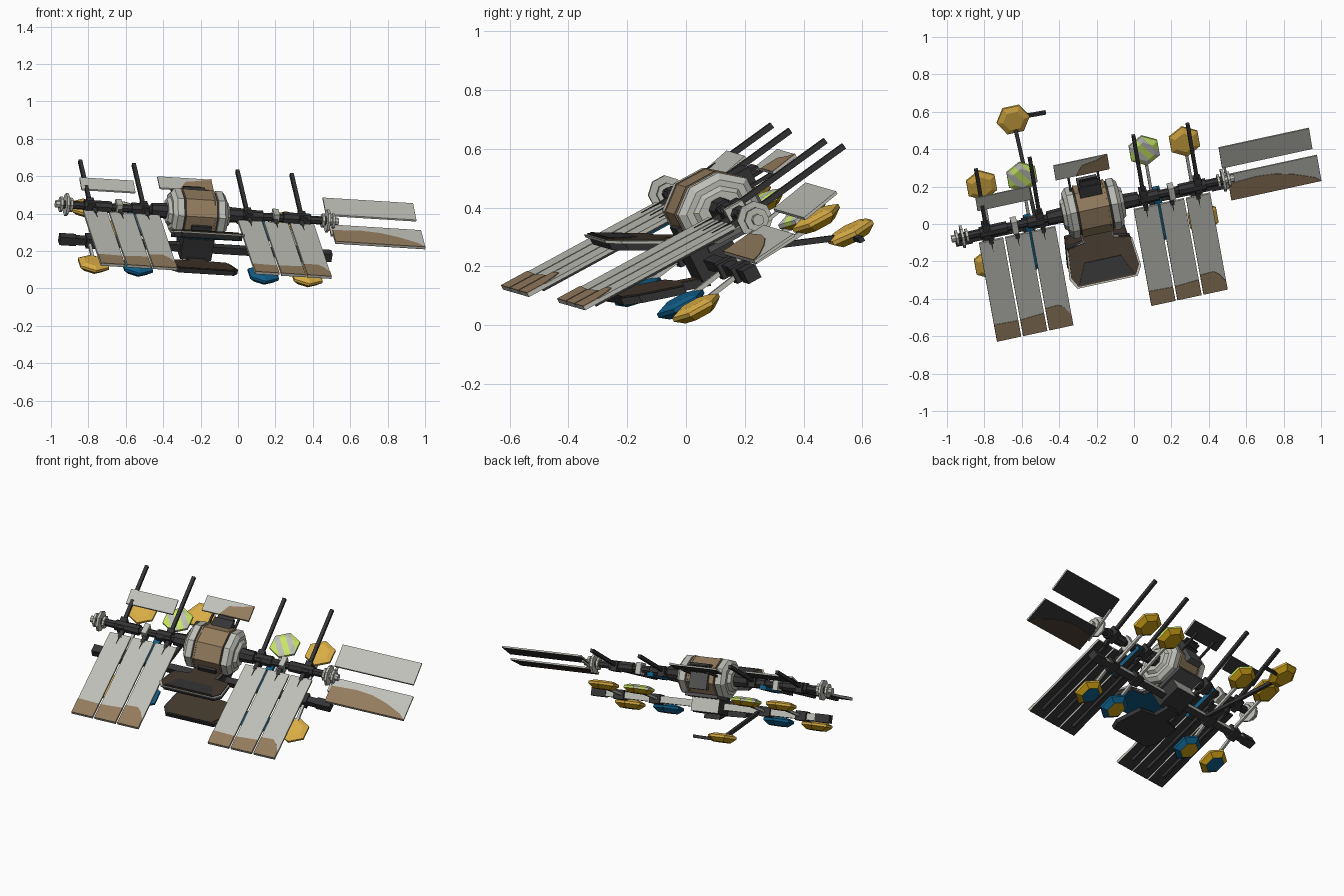
import bpy, bmesh, math
from mathutils import Vector, Matrix

if "Cube" in bpy.data.objects:
    bpy.data.objects.remove(bpy.data.objects["Cube"])

# Station frame: u along the boom, v toward the rear, w normal to the wings
ex = Vector((0.975, 0.211, -0.061)).normalized()
ey = Vector((-0.17, 0.86, 0.47))
ey = (ey - ex * ey.dot(ex)).normalized()
ez = ex.cross(ey)
M = Matrix((ex, ey, ez)).transposed().to_4x4()
M.translation = Vector((-0.22, 0.083, 0.405))

COLOURS = {
    "light_grey": (0.52, 0.52, 0.48), "charcoal": (0.035, 0.035, 0.037),
    "mid_grey": (0.085, 0.085, 0.085), "tan_brown": (0.29, 0.20, 0.11),
    "dark_brown": (0.06, 0.042, 0.028), "yellow": (0.70, 0.42, 0.06),
    "gold": (0.52, 0.30, 0.006), "blue": (0.005, 0.11, 0.245), "lime": (0.58, 0.80, 0.13),
}
NAMES = list(COLOURS)
MATS = []
for n, c in COLOURS.items():
    m = bpy.data.materials.new(n)
    m.diffuse_color = (*c, 1)
    m.use_nodes = True
    m.node_tree.nodes["Principled BSDF"].inputs["Base Color"].default_value = m.diffuse_color
    MATS.append(m)


def finish(name, bm, mat):
    """mat is a colour name or a rule(centre, normal) giving one"""
    bmesh.ops.recalc_face_normals(bm, faces=bm.faces[:])
    bm.normal_update()
    for f in bm.faces:
        pick = mat(f.calc_center_median(), f.normal) if callable(mat) else mat
        f.material_index = NAMES.index(pick)
    me = bpy.data.meshes.new(name)
    bm.to_mesh(me)
    bm.free()
    for m in MATS:
        me.materials.append(m)
    me.transform(M)
    bpy.context.collection.objects.link(bpy.data.objects.new(name, me))


def box(name, u, v, w, mat):
    bm = bmesh.new()
    bmesh.ops.create_cube(bm, size=1)
    for p in bm.verts:
        p.co = [(a + b) / 2 + k * abs(b - a) for (a, b), k in zip((u, v, w), p.co)]
    finish(name, bm, mat)


def beam(name, p, q, t, mat):
    p, q = Vector(p), Vector(q)
    bm = bmesh.new()
    bmesh.ops.create_cube(bm, size=1)
    d = q - p
    T = Matrix.Translation((p + q) / 2) @ d.to_track_quat('Z', 'Y').to_matrix().to_4x4()
    bm.transform(T @ Matrix.Diagonal((t, t, d.length, 1)))
    finish(name, bm, mat)


def plate(name, pts, a, b, thick, mat):
    """outline in (u, v), top surface at w = a + b*v"""
    bm = bmesh.new()
    top = [bm.verts.new((u, v, a + b * v)) for u, v in pts]
    bot = [bm.verts.new((u, v, a + b * v - thick)) for u, v in pts]
    bm.faces.new(top)
    bm.faces.new(bot[::-1])
    for i in range(len(pts)):
        j = (i + 1) % len(pts)
        bm.faces.new((top[i], bot[i], bot[j], top[j]))
    finish(name, bm, mat)


def loft(name, stations, n, mat, axis="u", at=(0, 0, 0), turn=0.5, cuts=()):
    """closed n-sided rings (position, radius, radius) along an axis"""
    bm = bmesh.new()
    rings = []
    for a, r, s in stations:
        ring = []
        for i in range(n):
            t = (i + turn) * 2 * math.pi / n
            p, q = r * math.cos(t), s * math.sin(t)
            co = (a, p, q) if axis == "u" else (p, q, a)
            ring.append(bm.verts.new(Vector(co) + Vector(at)))
        rings.append(ring)
    bm.faces.new(rings[0])
    bm.faces.new(rings[-1])
    for A, B in zip(rings, rings[1:]):
        for i in range(n):
            j = (i + 1) % n
            bm.faces.new((A[i], A[j], B[j], B[i]))
    for off in cuts:
        nrm = Vector((1, .7, 0)).normalized()
        bmesh.ops.bisect_plane(bm, geom=bm.verts[:] + bm.edges[:] + bm.faces[:],
                               plane_co=Vector(at) + nrm * off, plane_no=nrm)
    finish(name, bm, mat)


def two_sided(c, n):
    return "charcoal" if n.z < -0.5 else "light_grey"


def light_rear(c, n):
    return "light_grey" if n.y > .5 else "charcoal"


def rect(u0, u1, v0, v1):
    return [(u0, v0), (u1, v0), (u1, v1), (u0, v1)]


# Main body: tan drum, grey flanges, stepped end caps
loft("body_drum", [(-.085, .145, .118), (.085, .145, .118)], 8, "tan_brown")
loft("body_core", [(-.1, .132, .106), (.1, .132, .106)], 8, "charcoal")
for s in (-1, 1):
    loft("drum_edge", [(s * .074, .148, .121), (s * .085, .148, .121)], 8, "tan_brown")
    loft("body_flange", [(s * .094, .145, .118), (s * .13, .145, .118), (s * .15, .12, .095)], 8, "light_grey")
    loft("body_cap", [(s * .15, .095, .075), (s * .168, .08, .06)], 8, "light_grey")
box("rear_hatch", (-.06, .06), (.1, .17), (.01, .065), "charcoal")
box("rear_hatch_plate", (-.055, .055), (.12, .155), (-.085, .01), "mid_grey")
for w in (.03, .05):
    box("rear_rib", (-.05, .05), (.12, .2), (w - .005, w + .003), "charcoal")
box("front_recess", (-.05, .06), (-.15, -.1), (-.1, -.005), "charcoal")
box("belly_block", (-.085, .085), (-.155, 0), (-.205, -.08), light_rear)
box("belly_plate", (-.1, .1), (-.09, .08), (-.125, -.105), "mid_grey")

# Docking jaws at the front
neck = [(-.085, -.09), (-.085, -.2), (-.18, -.225), (-.195, -.36), (-.165, -.405)]
jaw = neck + [(-u, v) for u, v in neck[::-1]]
plate("upper_jaw_rim", jaw, -.122, -.54, .012, "light_grey")
inner = [(u * .95, v if v > -.21 else v + .01) for u, v in jaw]
plate("upper_jaw", inner, -.116, -.54, .008, "dark_brown")
plate("upper_jaw_under", inner, -.134, -.54, .026, lambda c, n: "blue" if n.z < -.5 else "charcoal")
plate("upper_jaw_tread", [(-.15, -.385), (.15, -.385), (.1, -.29), (-.1, -.29)], -.112, -.54, .005, "charcoal")
low = [(-.05, -.13), (-.05, -.22), (-.165, -.235), (-.182, -.39), (-.15, -.445)]
low = low + [(-u, v) for u, v in low[::-1]]
plate("lower_jaw", low, -.247, -.315, .028, "charcoal")
plate("lower_jaw_floor", [(u * .92, v * .98) for u, v in low], -.243, -.315, .005, "dark_brown")

# Main boom with collars and end discs
loft("main_boom", [(-.74, .022, .022), (.72, .022, .022)], 8, "charcoal")
for s in (-1, 1):
    loft("boom_root", [(s * .165, .042, .042), (s * .25, .038, .038)], 8, "charcoal")
    loft("boom_mid", [(s * .27, .033, .033), (s * .36, .033, .033)], 8, "charcoal")
    loft("boom_outer", [(s * .47, .032, .032), (s * .62, .032, .032)], 8, "charcoal")
    box("boom_clamp", (s * .43 - .016, s * .43 + .016), (-.035, .035), (-.035, .035), "light_grey")
    for u, r in ((.69, .038), (.715, .062), (.745, .042)):
        loft("end_disc", [(s * u - .007, r, r), (s * u + .007, r, r)], 8, "light_grey")
    loft("boom_tip", [(s * .68, .02, .02), (s * .775, .02, .02)], 8, "light_grey")

# Forward wings: three dark-backed panels each side with tan tips
TIP = [(-.56, -.565), (-.565, -.555), (-.53, -.60)]
for s in (-1, 1):
    end = -.65 if s > 0 else -.664
    for i in range(3):
        u0 = .215 + i * .143
        u1 = u0 + .132
        lo, hi = (u0, u1) if s > 0 else (-u1, -u0)
        plate("wing_panel", rect(lo, hi, end, -.06), .004, 0, .014, two_sided)
        k = i if s > 0 else 2 - i
        a, b = TIP[k]
        tip = [(lo, end), (hi, end), (hi, b)]
        tip += [(hi - .03, -.55), (lo + .075, -.525)] if k == 2 else []
        plate("wing_tip_patch", tip + [(lo, a)], .007, 0, .004, "tan_brown")
        mid = (lo + hi) / 2
        beam("wing_hinge", (mid, 0, 0), (mid, -.08, -.008), .024, "charcoal")
        beam("wing_spar", (mid, -.06, -.018), (mid, -.6, -.018), .016, "charcoal")
        plate("wing_slot", [(mid - .006, -.06), (mid, -.13), (mid + .006, -.06)], .007, 0, .004, "charcoal")
    box("blue_conduit", (s * .353 - .02, s * .353 + .02), (-.2, .03), (-.04, -.014),
        lambda c, n: "charcoal" if n.z < -.5 else "blue")

# Outboard panels at the right end
plate("side_panel_rear", rect(.72, 1.215, .072, .212), -.012, .19, .01, two_sided)
plate("side_panel_front", rect(.742, 1.235, -.152, .012), -.028, .1, .01, two_sided)
patch = [(.742, -.152), (1.235, -.152), (1.2, -.12), (1.1, -.075), (1.0, -.045), (.9, -.035), (.742, -.045)]
plate("side_panel_patch", patch, -.025, .1, .003, "tan_brown")
plate("side_panel_under_patch", patch, -.0375, .1, .003, "dark_brown")
beam("side_panel_mount", (.735, -.08, -.045), (.735, .14, .0), .012, "light_grey")

# Small rear panels
plate("rear_panel_left", rect(-.612, -.317, .145, .236), -.008, .23, .009, two_sided)
plate("rear_panel_centre", rect(-.17, .125, .224, .322), -.018, .17, .009, two_sided)
plate("rear_panel_patch", [(-.06, .224), (.125, .224), (.125, .322), (.06, .3), (-.02, .285)],
      -.015, .17, .003, "tan_brown")
for u in (-.1, .06):
    beam("rear_panel_strut", (u, .1, .0), (u, .27, .01), .012, "charcoal")

# Four long antenna rods
for u in (-.582, -.288, .28, .577):
    beam("antenna_rod", (u, -.02, -.003), (u, .41, .053), .02, "charcoal")
    box("antenna_base", (u - .02, u + .02), (-.033, .05), (-.033, .025), "charcoal")

# Lower boom
LV, LW = -.1, -.158
for s in (-1, 1):
    box("lower_boom", (s * .41 - .325, s * .41 + .325), (LV - .02, LV + .02), (LW - .02, LW + .02), light_rear)
    box("lower_boom_end", (s * .7 - .045, s * .7 + .045), (LV - .025, LV + .025), (LW - .024, LW + .024), "charcoal")
    for u in (.345, .57):
        box("lower_joint", (s * u - .032, s * u + .032), (LV - .035, LV + .035), (LW - .028, LW + .028), "charcoal")


# Hexagonal pods on arms, undersides in their own colour
def pod(name, u, v, w, rule, turn=.5, cuts=()):
    loft(name, [(-.032, .058, .058), (-.008, .09, .09), (.006, .09, .09), (.018, .058, .058)], 6,
         rule, "w", (u, v, w), turn, cuts)


def backed(top, bevel, bottom):
    return lambda c, n: bottom if n.z < -.9 else bevel if n.z < -.1 else top


CUTS = (-.05, -.017, .017, .05)


def striped(u0, v0):
    def rule(c, n):
        d = ((c.x - u0) + .7 * (c.y - v0)) / math.hypot(1, .7)
        return "gold" if n.z < -.1 else ("lime", "light_grey")[sum(d > k for k in CUTS) % 2]
    return rule


for s in (-1, 1):
    pod("rear_yellow_pod", s * .556, .215, -.122, backed("yellow", "gold", "gold"))
    pod("rear_striped_pod", s * .335, .213, -.122, striped(s * .335, .213), .5, CUTS)
    pod("front_yellow_pod", s * .585, -.298, -.19, backed("yellow", "gold", "blue"))
    pod("front_blue_pod", s * .345, -.3, -.19, backed("blue", "blue", "gold"))
    for u in (.335, .556):
        beam("rear_pod_arm", (s * u, LV, LW), (s * u, .2, -.14), .016, "light_grey")
    for u in (.345, .583):
        beam("front_pod_arm", (s * u, LV, LW), (s * u, -.27, -.186), .016, "light_grey")

# Far pod on a long dark mast
pod("far_yellow_pod", -.31, .439, -.355, backed("yellow", "gold", "gold"), 0)
beam("far_pod_mast", (-.3, -.08, -.17), (-.308, .43, -.368), .02, "charcoal")
beam("far_pod_rod", (-.31, .437, -.375), (-.13, .432, -.37), .018, "charcoal")
